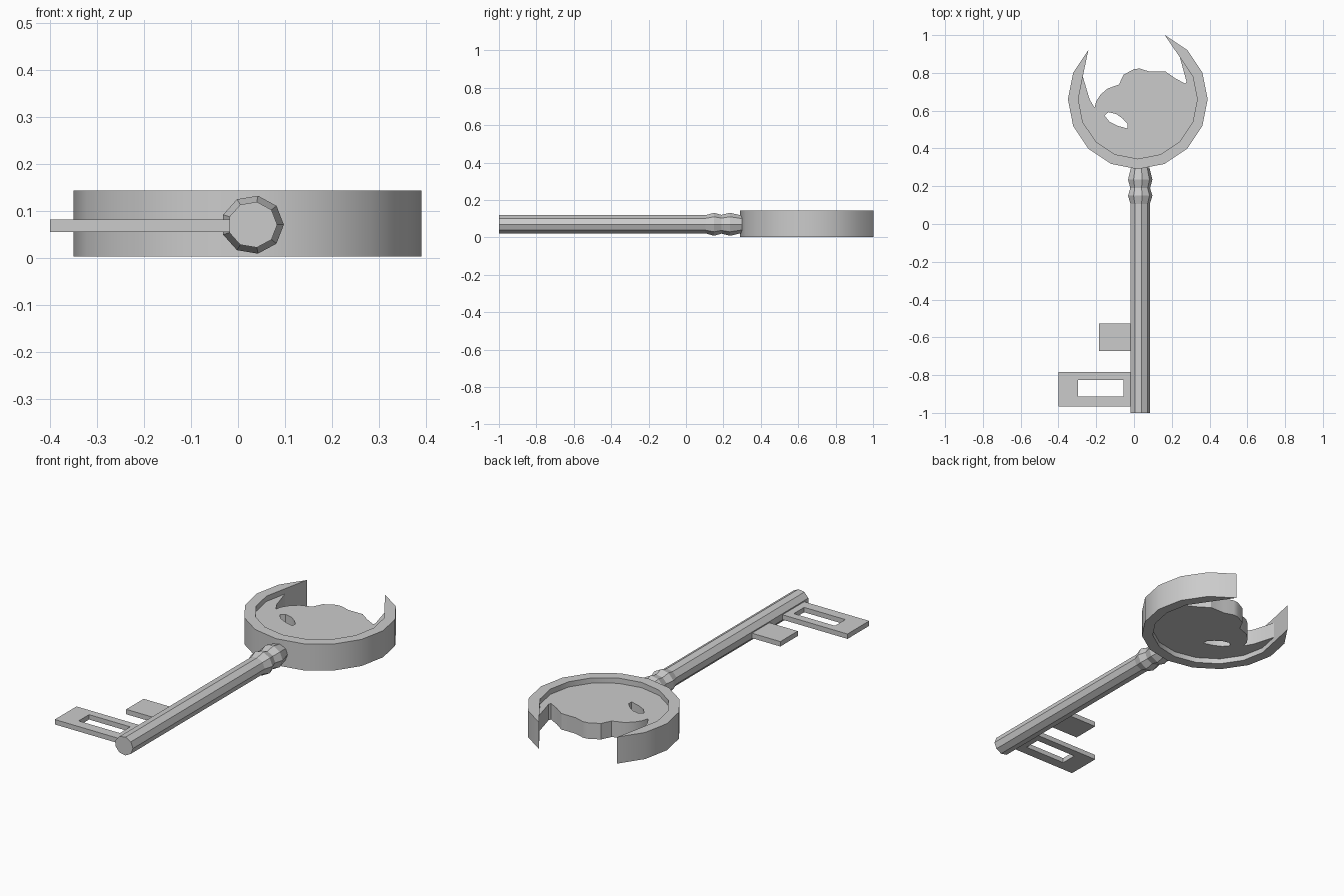
import bpy, bmesh, math

if "Cube" in bpy.data.objects:
    bpy.data.objects.remove(bpy.data.objects["Cube"])

def plate(name, loops, z0, z1, smooth=False):
    """Extrude a flat outline (further loops are holes) from z0 to z1."""
    cu = bpy.data.curves.new(name, 'CURVE')
    cu.dimensions = '2D'
    cu.fill_mode = 'BOTH'
    cu.extrude = (z1 - z0) / 2
    for pts in loops:
        sp = cu.splines.new('POLY')
        sp.points.add(len(pts) - 1)
        for p, (x, y) in zip(sp.points, pts):
            p.co = (x, y, 0, 1)
        sp.use_cyclic_u = True
    tmp = bpy.data.objects.new(name + "_outline", cu)
    bpy.context.collection.objects.link(tmp)
    bpy.context.view_layer.update()
    me = bpy.data.meshes.new_from_object(tmp.evaluated_get(bpy.context.evaluated_depsgraph_get()))
    bpy.data.objects.remove(tmp)
    bm = bmesh.new()
    bm.from_mesh(me)
    bmesh.ops.remove_doubles(bm, verts=bm.verts, dist=1e-5)
    bmesh.ops.recalc_face_normals(bm, faces=bm.faces)
    for f in bm.faces:
        f.smooth = False
    bmesh.ops.translate(bm, verts=bm.verts, vec=(0, 0, (z0 + z1) / 2))
    bm.to_mesh(me)
    bm.free()
    ob = bpy.data.objects.new(name, me)
    bpy.context.collection.objects.link(ob)
    if smooth:
        bpy.ops.object.select_all(action='DESELECT')
        ob.select_set(True)
        bpy.context.view_layer.objects.active = ob
        bpy.ops.object.shade_smooth_by_angle(angle=math.radians(30))
    return ob

def rect(x0, x1, y0, y1):
    return [(x0, y0), (x1, y0), (x1, y1), (x0, y1)]

def arc(r, ks):
    """Corners of a 16-sided circle around the bow centre."""
    return [(0.02 + r * math.cos(k * math.pi / 8), 0.66 + r * math.sin(k * math.pi / 8)) for k in ks]

# Bow: open crescent ring with pointed tips
inner = arc(0.315, range(-9, 3))
plate("bow_ring", [arc(0.37, range(3, -11, -1)) + inner], 0.002, 0.143, True)

# Recessed panel filling the ring, with a wavy upper edge and a leaf-shaped hole
wavy = [(0.278, 0.754), (0.272, 0.743), (0.22, 0.77), (0.167, 0.807), (0.082, 0.807),
        (0.03, 0.823), (0.0, 0.82), (-0.055, 0.79), (-0.08, 0.738), (-0.14, 0.717),
        (-0.177, 0.685), (-0.2, 0.65), (-0.209, 0.616), (-0.235, 0.66)]
leaf = [(-0.156, 0.574), (-0.135, 0.592), (-0.093, 0.582), (-0.06, 0.558),
        (-0.034, 0.53), (-0.034, 0.505), (-0.087, 0.52), (-0.13, 0.542)]
plate("bow_panel", [inner + wavy, leaf], 0.03, 0.115, True)

# Shaft: nine-sided rod with two collars
bm = bmesh.new()
rings = []
for y, r in [(-1, 0.0525), (0.105, 0.0525), (0.15, 0.0665), (0.19, 0.054), (0.235, 0.0665), (0.3, 0.05)]:
    rings.append([bm.verts.new((0.031 + r * math.cos(a), y, 0.07 + 0.94 * r * math.sin(a)))
                  for a in (math.tau * i / 9 for i in range(9))])
for a, b in zip(rings, rings[1:]):
    for i in range(9):
        j = (i + 1) % 9
        bm.faces.new((a[i], a[j], b[j], b[i]))
bm.faces.new(rings[0])
bm.faces.new(rings[-1])
bmesh.ops.recalc_face_normals(bm, faces=bm.faces)
me = bpy.data.meshes.new("shaft")
bm.to_mesh(me)
bm.free()
bpy.context.collection.objects.link(bpy.data.objects.new("shaft", me))

# Bits: large one with a window, small solid one
plate("large_bit", [rect(-0.4, 0.0, -0.965, -0.783), rect(-0.297, -0.055, -0.912, -0.825)], 0.055, 0.081)
plate("small_bit", [rect(-0.185, 0.0, -0.673, -0.527)], 0.055, 0.081)
